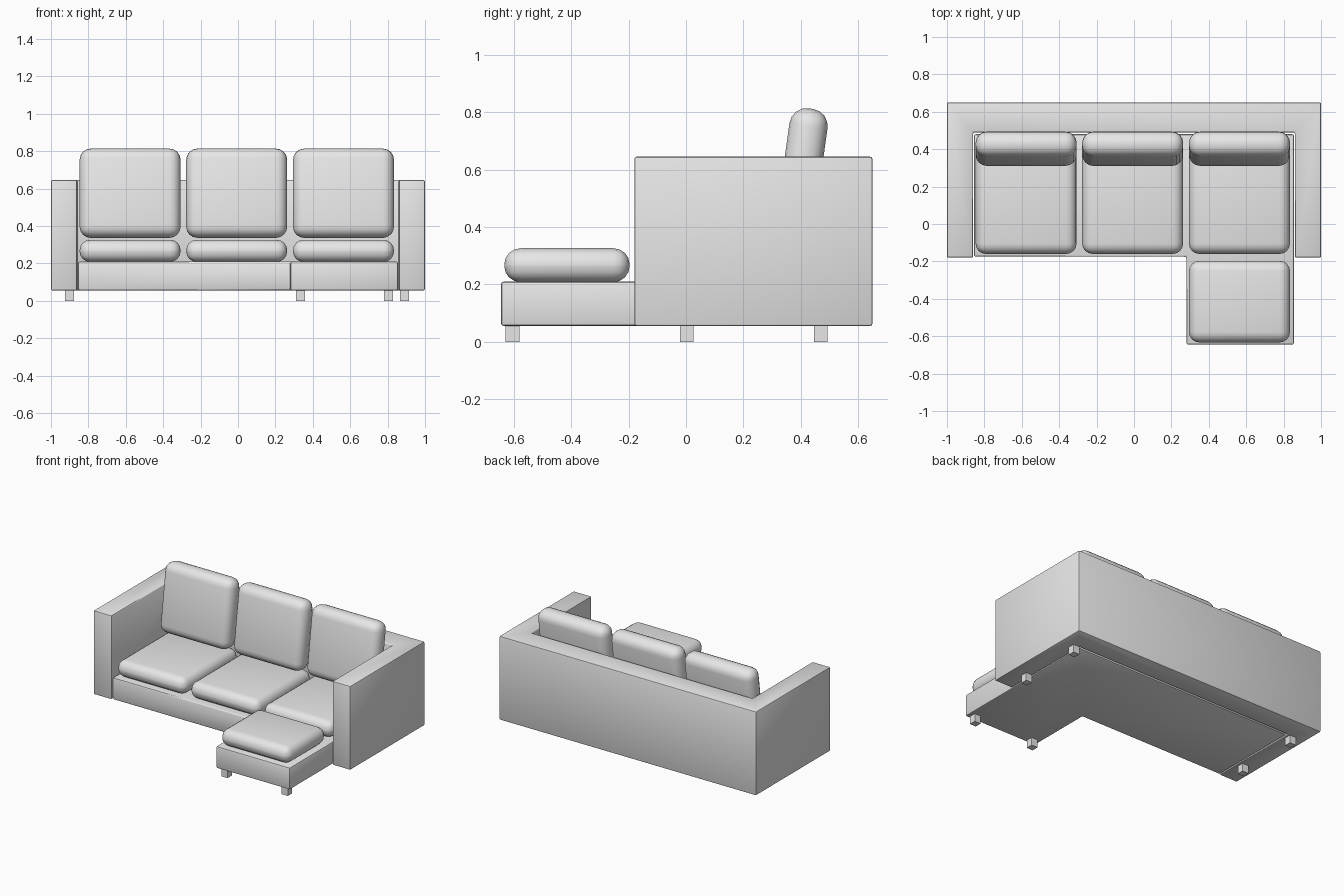
import bpy, bmesh, math
from mathutils import Matrix

if "Cube" in bpy.data.objects:
    bpy.data.objects.remove(bpy.data.objects["Cube"], do_unlink=True)

# Single upholstery colour
GREY = (0.8, 0.8, 0.8, 1.0)
fabric = bpy.data.materials.new("light_grey")
fabric.use_nodes = True
fabric.diffuse_color = GREY
fabric.node_tree.nodes["Principled BSDF"].inputs["Base Color"].default_value = GREY


def finish(name, bm, bevel=0, segments=1):
    """Turn a bmesh into a named object, with optional rounded edges."""
    bmesh.ops.recalc_face_normals(bm, faces=bm.faces)
    mesh = bpy.data.meshes.new(name)
    bm.to_mesh(mesh)
    bm.free()
    mesh.materials.append(fabric)
    obj = bpy.data.objects.new(name, mesh)
    bpy.context.collection.objects.link(obj)
    if bevel:
        mod = obj.modifiers.new("rounding", "BEVEL")
        mod.width, mod.segments = bevel, segments
        mod.limit_method = "ANGLE"
        bpy.ops.object.select_all(action="DESELECT")
        obj.select_set(True)
        bpy.context.view_layer.objects.active = obj
        bpy.ops.object.modifier_apply(modifier=mod.name)
        bpy.ops.object.shade_smooth_by_angle(angle=math.radians(40))
    return obj


def slab(name, outline, z0, z1, bevel):
    """Extrude a plan outline between two heights."""
    bm = bmesh.new()
    face = bm.faces.new([bm.verts.new((x, y, z0)) for x, y in outline])
    top = bmesh.ops.extrude_face_region(bm, geom=[face])["geom"]
    verts = [v for v in top if isinstance(v, bmesh.types.BMVert)]
    bmesh.ops.translate(bm, verts=verts, vec=(0, 0, z1 - z0))
    return finish(name, bm, bevel, 2)


def box(name, centre, size, bevel=0, segments=1, lean=0):
    bm = bmesh.new()
    bmesh.ops.create_cube(bm, size=1, matrix=Matrix.Diagonal((*size, 1)))
    obj = finish(name, bm, bevel, segments)
    obj.location = centre
    obj.rotation_euler.x = lean
    return obj


# Arms and back as one U-shaped shell
slab("arms_and_back", [(-1, -0.18), (-0.86, -0.18), (-0.86, 0.49), (0.86, 0.49),
                       (0.86, -0.18), (1, -0.18), (1, 0.65), (-1, 0.65)],
     0.055, 0.645, 0.008)

# L-shaped base with the chaise at the left
slab("seat_base", [(-0.855, -0.175), (0.28, -0.175), (0.28, -0.645), (0.855, -0.645),
                   (0.855, 0.48), (-0.855, 0.48)],
     0.055, 0.21, 0.01)

# Seat and back cushions
for label, x in (("right", -0.577), ("middle", -0.007), ("left", 0.564)):
    box(f"{label}_seat_cushion", (x, 0.15, 0.267), (0.54, 0.62, 0.118), 0.056, 4)
    box(f"{label}_back_cushion", (x, 0.402, 0.575), (0.54, 0.134, 0.48),
        0.06, 4, -math.radians(8))

# Chaise cushion
box("chaise_cushion", (0.564, -0.415, 0.267), (0.54, 0.437, 0.118), 0.056, 4)

# Short square legs
for i, (x, y) in enumerate([(-0.9, 0.47), (0.89, 0.47), (-0.9, 0.003), (0.89, 0.003),
                            (0.335, -0.605), (0.805, -0.605)]):
    box(f"leg_{i + 1}", (x, y, 0.03), (0.048, 0.048, 0.06))
